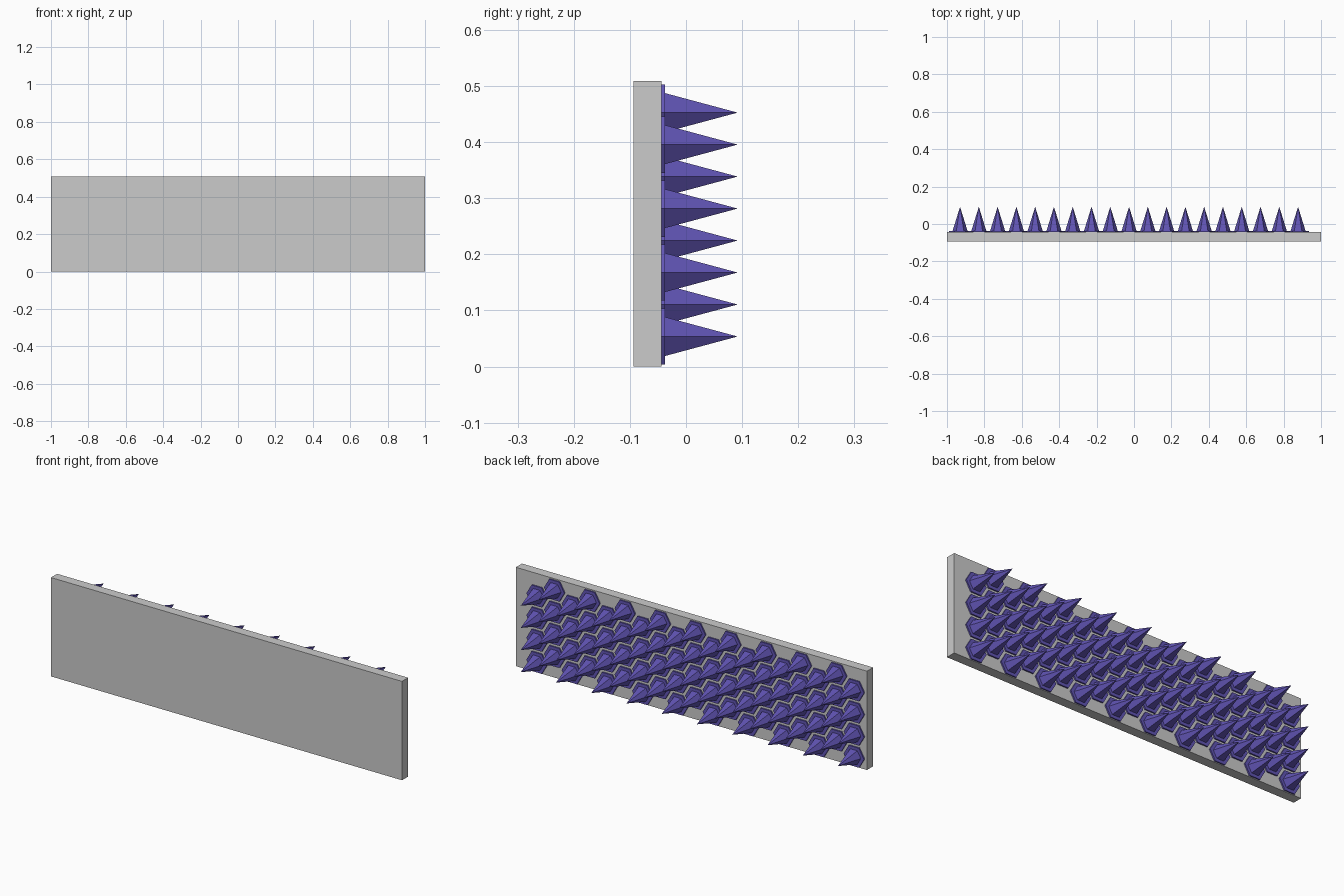
import bpy, bmesh
from math import pi
from mathutils import Matrix

if "Cube" in bpy.data.objects:
    bpy.data.objects.remove(bpy.data.objects["Cube"])

BACK, PLATE_TOP, TIP = -0.044, -0.037, 0.092   # y levels behind the panel

# backing panel
bpy.ops.mesh.primitive_cube_add(size=1, location=(0, -0.069, 0.2545))
panel = bpy.context.object
panel.name = "backing_panel"
panel.scale = (2, 0.05, 0.509)
bpy.ops.object.transform_apply(location=False, rotation=False, scale=True)

purple = bpy.data.materials.new("purple")
purple.diffuse_color = (0.12, 0.09, 0.46, 1)
purple.use_nodes = True
purple.node_tree.nodes["Principled BSDF"].inputs["Base Color"].default_value = purple.diffuse_color


def hex_solid(bm, r1, r2, y0, y1):
    """Six-sided prism or cone along +y, corners pointing to +-x."""
    made = bmesh.ops.create_cone(bm, cap_ends=True, segments=6, radius1=r1,
                                 radius2=r2, depth=y1 - y0)["verts"]
    # stand the axis along y, then turn so a corner lies on the x axis
    turn = Matrix.Rotation(-pi / 2, 4, 'X') @ Matrix.Rotation(pi / 6, 4, 'Z')
    bmesh.ops.transform(bm, verts=made, matrix=turn)
    if abs(max(v.co.x for v in made) - r1) > 1e-4:
        bmesh.ops.rotate(bm, verts=made, matrix=Matrix.Rotation(pi / 6, 3, 'Y'))
    bmesh.ops.translate(bm, verts=made, vec=(0, (y0 + y1) / 2, 0))


# one spike on its hexagonal foot, shared by the whole grid
mesh = bpy.data.meshes.new("spike")
bm = bmesh.new()
hex_solid(bm, 0.058, 0.058, BACK, PLATE_TOP)
hex_solid(bm, 0.040, 0.0, PLATE_TOP, TIP)
bmesh.ops.remove_doubles(bm, verts=bm.verts, dist=1e-5)
bm.to_mesh(mesh)
bm.free()
mesh.materials.append(purple)

# staggered honeycomb: 19 columns of 4, odd columns raised half a step
for col in range(19):
    for row in range(4):
        spike = bpy.data.objects.new(f"spike_{col}_{row}", mesh)
        spike.location = (-0.93 + col * 0.1004, 0,
                          0.0535 + row * 0.114 + (col % 2) * 0.057)
        bpy.context.collection.objects.link(spike)
